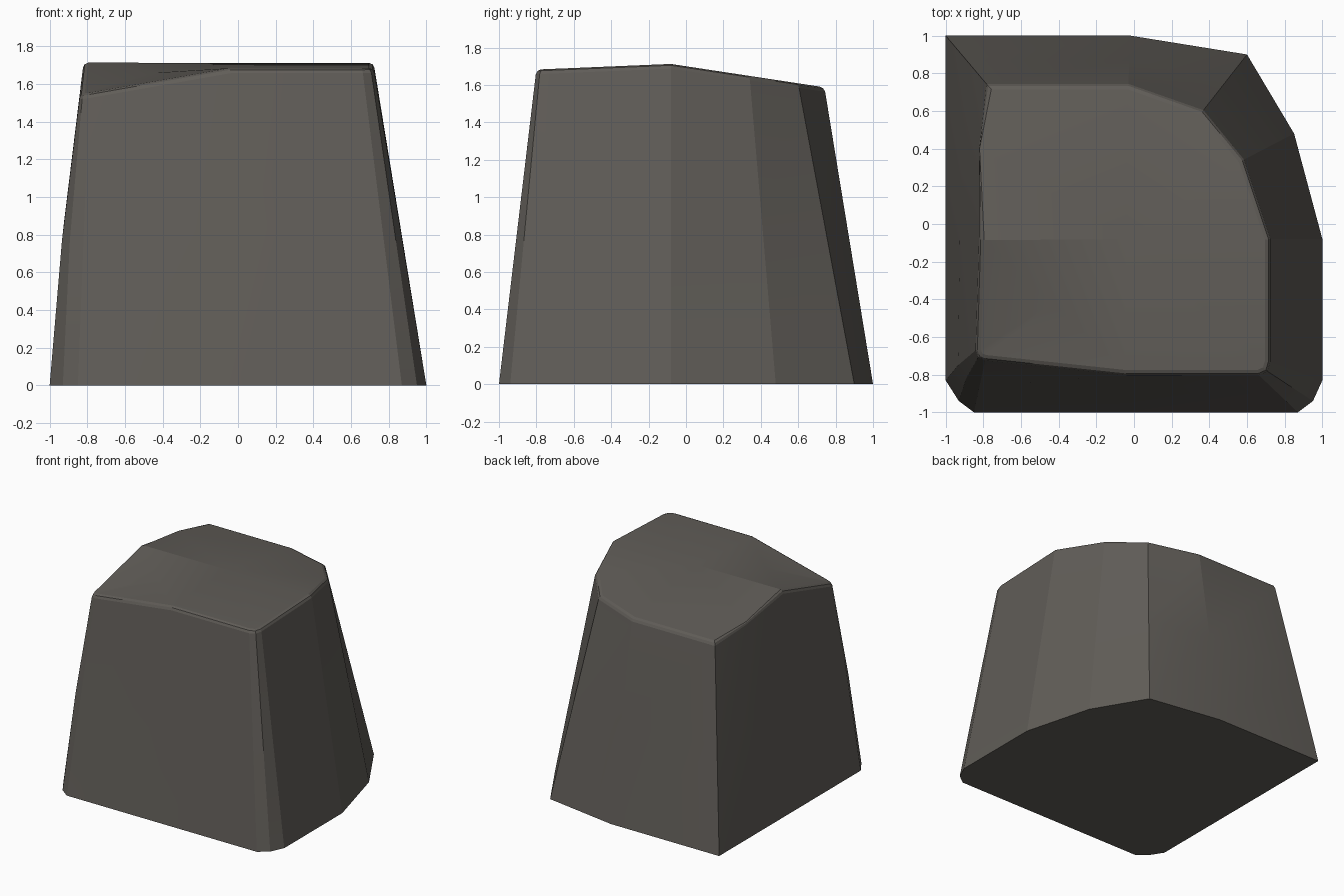
import bpy, bmesh

if "Cube" in bpy.data.objects:
    bpy.data.objects.remove(bpy.data.objects["Cube"])

# Stone colour
mat = bpy.data.materials.new("dark_grey_stone")
mat.diffuse_color = (0.118, 0.109, 0.097, 1)
mat.use_nodes = True
mat.node_tree.nodes["Principled BSDF"].inputs["Base Color"].default_value = mat.diffuse_color

RIDGE_Y, RIDGE_Z = -0.08, 1.712

# Outline, counter-clockwise from the left end of the ridge:
# base x, base y, top x, top y, top z (None = on the sloping rear plane)
outline = [
    (-1.00, -0.08, -0.82, -0.08, None),
    (-1.00, -0.83, -0.838, -0.67, 1.55),
    (-0.93, -0.94, -0.825, -0.705, 1.545),
    (-0.85, -1.00, -0.79, -0.72, 1.55),
    (-0.04, -1.00, -0.04, -0.80, 1.682),
    (0.87, -1.00, 0.66, -0.80, 1.682),
    (0.95, -0.94, 0.705, -0.78, 1.683),
    (1.00, -0.83, 0.72, -0.73, 1.685),
    (1.00, -0.08, 0.72, -0.08, None),
    (0.85, 0.48, 0.58, 0.34, None),
    (0.60, 0.90, 0.365, 0.60, None),
    (-0.02, 1.00, -0.03, 0.74, None),
    (-1.00, 1.00, -0.78, 0.74, None),
    (-1.00, 0.60, -0.82, 0.40, None),
]

bm = bmesh.new()
base, middle, top = [], [], []
for bx, by, tx, ty, tz in outline:
    if tz is None:
        tz = RIDGE_Z - 0.152 * (ty - RIDGE_Y)
    base.append(bm.verts.new((bx, by, 0)))
    # slight bulge halfway up the left side
    bulge = 0.015 if bx < -0.9 and by < 0.1 else 0
    middle.append(bm.verts.new(((bx + tx) / 2 - bulge, (by + ty) / 2, tz / 2)))
    top.append(bm.verts.new((tx, ty, tz)))

# Tapered walls and base
n = len(outline)
for low, high in ((base, middle), (middle, top)):
    for i in range(n):
        j = (i + 1) % n
        bm.faces.new((low[i], low[j], high[j], high[i]))
bm.faces.new(base[::-1])

# Top: sloping rear, flatter front right, twisted front left
ridge_mid = bm.verts.new((-0.04, RIDGE_Y, RIDGE_Z))
centre = bm.verts.new((-0.43, -0.42, 1.66))
bm.faces.new(top[8:] + [top[0], ridge_mid])
bm.faces.new(top[4:9] + [ridge_mid])
loop = top[:5] + [ridge_mid]
for i in range(len(loop)):
    bm.faces.new((loop[i], loop[(i + 1) % len(loop)], centre))

# Soft worn rim
rim = [bm.edges.get((top[i], top[(i + 1) % n])) for i in range(n)]
bmesh.ops.bevel(bm, geom=rim, offset=0.025, segments=2, profile=0.5,
                affect='EDGES', clamp_overlap=True)
bmesh.ops.recalc_face_normals(bm, faces=bm.faces[:])

mesh = bpy.data.meshes.new("stone_block")
bm.to_mesh(mesh)
bm.free()
mesh.materials.append(mat)
block = bpy.data.objects.new("stone_block", mesh)
bpy.context.collection.objects.link(block)
bpy.context.view_layer.objects.active = block
block.select_set(True)
bpy.ops.object.shade_smooth_by_angle(angle=0.2)
